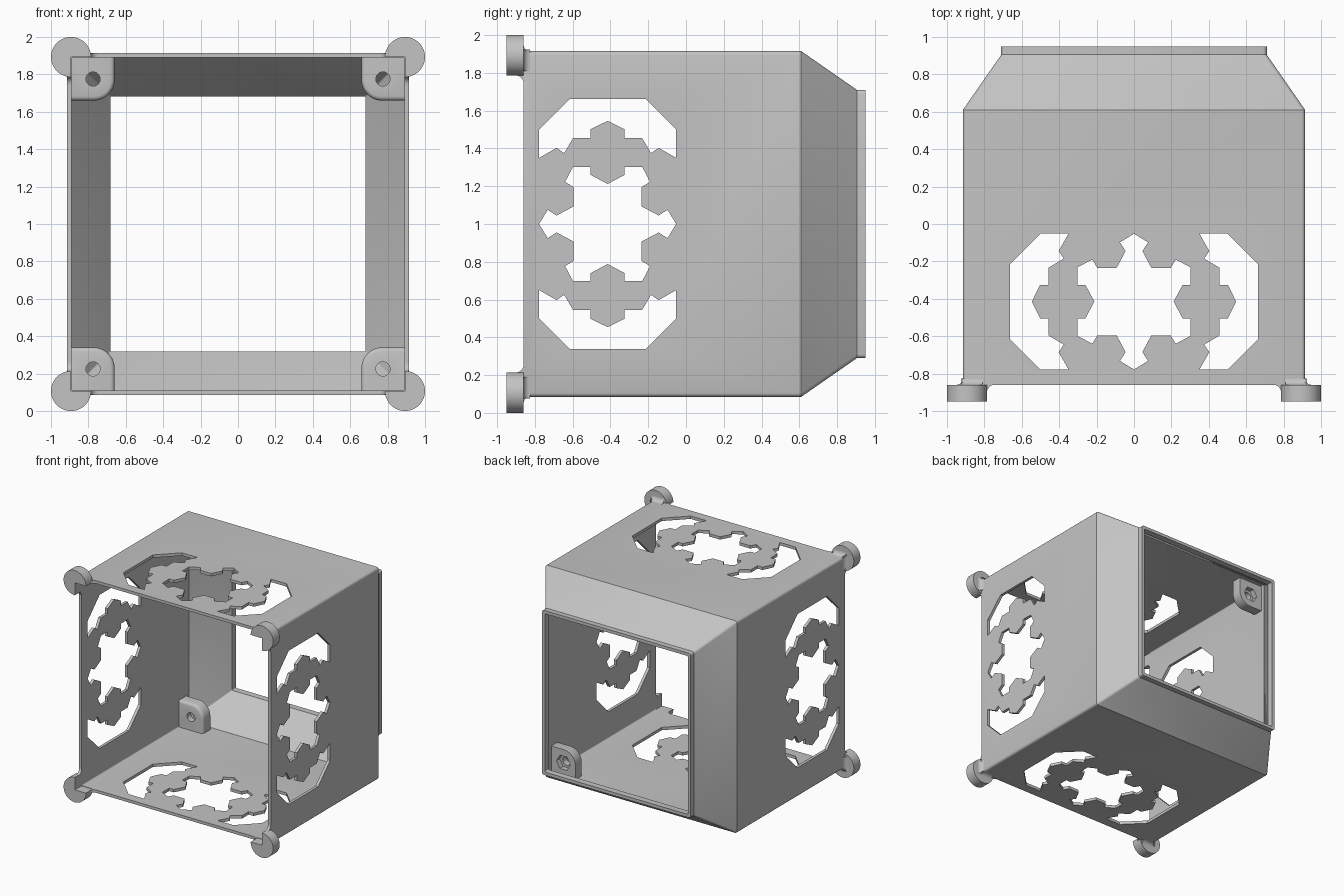
import bpy, bmesh
from math import sin, cos, pi, radians
from mathutils import Vector

old = bpy.data.objects.get("Cube")
if old:
    bpy.data.objects.remove(old, do_unlink=True)

grey = bpy.data.materials.new("light grey plastic")
grey.use_nodes = True
GREY = (0.55, 0.55, 0.55, 1)
grey.diffuse_color = GREY
grey.node_tree.nodes["Principled BSDF"].inputs["Base Color"].default_value = GREY

WALL_IN, WALL_OUT, FRONT = 0.89, 0.915, -0.86
MIDDLE = (0, 0, 1)                 # every part is modelled around the box centre


def along_x(p, q, t): return (t, p, q)
def along_y(p, q, t): return (p, t, q)
def along_z(p, q, t): return (q, p, t)


def prism(bm, pts, place, a, b):
    """Extrude a 2D outline from a to b along one axis."""
    face = bm.faces.new([bm.verts.new(place(p, q, a)) for p, q in pts])
    new = bmesh.ops.extrude_face_region(bm, geom=[face])["geom"]
    shift = Vector(place(0, 0, b - a))
    bmesh.ops.translate(bm, vec=shift, verts=[v for v in new if isinstance(v, bmesh.types.BMVert)])


def make(name, bm):
    bmesh.ops.recalc_face_normals(bm, faces=bm.faces)
    mesh = bpy.data.meshes.new(name)
    bm.to_mesh(mesh)
    bm.free()
    mesh.materials.append(grey)
    ob = bpy.data.objects.new(name, mesh)
    ob.location = MIDDLE
    bpy.context.collection.objects.link(ob)
    return ob


def activate(ob):
    bpy.ops.object.select_all(action="DESELECT")
    ob.select_set(True)
    bpy.context.view_layer.objects.active = ob


def cut(ob, bm):
    """Subtract a shape from an object and discard the cutter."""
    cutter = make("cutter", bm)
    cutter.hide_render = True
    mod = ob.modifiers.new("cut", "BOOLEAN")
    mod.operation, mod.solver, mod.object = "DIFFERENCE", "EXACT", cutter
    activate(ob)
    bpy.ops.object.modifier_apply(modifier=mod.name)
    bpy.data.objects.remove(cutter, do_unlink=True)


def four_corners(ob):
    mod = ob.modifiers.new("corners", "MIRROR")
    mod.use_axis = (True, False, True)
    mod.use_mirror_merge = False
    activate(ob)
    bpy.ops.object.modifier_apply(modifier=mod.name)


def smooth(ob):
    activate(ob)
    bpy.ops.object.shade_smooth_by_angle(angle=radians(32))


def circle(cx, cz, r, n, start=0, sweep=2 * pi):
    return [(cx + r * cos(start + sweep * i / n), cz + r * sin(start + sweep * i / n))
            for i in range(n)]


# Box: rounded square rings lofted along a closed wall profile
def ring(bm, half, y, r):
    verts = []
    for k in range(4):
        for j in range(4):
            a = k * pi / 2 + j * pi / 6
            sx, sz = (1, -1, -1, 1)[k], (1, 1, -1, -1)[k]
            verts.append(bm.verts.new((sx * (half - r) + r * cos(a), y, sz * (half - r) + r * sin(a))))
    return verts


profile = [(WALL_OUT, FRONT, 0.02), (WALL_OUT, 0.61, 0.02), (0.71, 0.905, 0.02), (0.71, 0.95, 0.02),
           (0.683, 0.95, 0.008), (0.683, 0.895, 0.008), (WALL_IN, 0.6, 0.008), (WALL_IN, FRONT, 0.008)]
bm = bmesh.new()
rings = [ring(bm, *p) for p in profile]
for a, b in zip(rings, rings[1:] + rings[:1]):
    for i in range(16):
        j = (i + 1) % 16
        bm.faces.new((a[i], a[j], b[j], b[i]))
box = make("box_shell", bm)

# Wall cutouts: a toothed star between two notched arcs, as (depth, sideways)
star = [(0, 0.212), (0.09, 0.26), (0.09, 0.303), (0.183, 0.303), (0.225, 0.223), (0.18, 0.196),
        (0.18, 0.093), (0.27, 0.045), (0.317, 0.075), (0.363, 0)]
arc = [(0, 0.546), (0.09, 0.502), (0.09, 0.456), (0.182, 0.456), (0.23, 0.375), (0.27, 0.403),
       (0.363, 0.35), (0.363, 0.5), (0.2, 0.663)]
right_half = star + [(p, -q) for p, q in star[-2::-1]]
star_outline = right_half + [(-p, q) for p, q in right_half[-2:0:-1]]
arc_outline = arc + [(-p, q) for p, q in arc[:0:-1]]
outlines = [star_outline, arc_outline, [(p, -q) for p, q in arc_outline]]
for place in (along_x, along_z):
    bm = bmesh.new()
    for outline in outlines:
        prism(bm, [(p - 0.415, q) for p, q in outline], place, -1.2, 1.2)
    cut(box, bm)
smooth(box)

# Corner feet: three-quarter discs flared into the box edges
def flare(cx, cy, sx, sy, r):
    pts = [(cx, cy)]
    for i in range(7):
        t = pi / 2 * i / 6
        pts.append((cx + sx * r * (1 - sin(t)), cy + sy * r * (1 - cos(t))))
    return pts


bm = bmesh.new()
C, R = 0.893, 0.107
disc = circle(C, C, R, 36, -pi / 2, 1.5 * pi) + [(C - R, C), (C, C)]
prism(bm, disc, along_y, -0.95, FRONT)
edge_flare = flare(C - R, FRONT, -1, -1, 0.04)
wall_flare = flare(WALL_OUT, FRONT, 1, 1, 0.035)
for pts, a, b in ((edge_flare, WALL_IN, WALL_OUT), (wall_flare, 0.81, 0.925)):
    prism(bm, pts, lambda p, q, t: (p, q, t), a, b)
    prism(bm, pts, lambda p, q, t: (t, q, p), a, b)
feet = make("corner_feet", bm)
four_corners(feet)
smooth(feet)

# Screw tabs inside the box, with a through hole and a hexagonal nut pocket
NEAR, FAR, TIP, ROUND = 0.465, 0.565, 0.66, 0.11
W = WALL_IN + 0.005
corner = circle(TIP + ROUND, TIP + ROUND, ROUND, 10, pi, pi / 2) + [(TIP + ROUND, TIP)]
bm = bmesh.new()
prism(bm, [(W, W), (TIP, W)] + corner + [(W, TIP)], along_y, NEAR, FAR)
rim = [e for e in bm.edges
       if all(abs(v.co.y - NEAR) < 1e-4 for v in e.verts)
       and not any(all(abs(v.co[k] - W) < 1e-4 for v in e.verts) for k in (0, 2))]
bmesh.ops.bevel(bm, geom=rim, offset=0.022, segments=3, profile=0.5, affect="EDGES")
tabs = make("screw_tabs", bm)
for radius, sides, start, end in ((0.038, 24, 0.4, 0.6), (0.066, 6, 0.52, 0.6)):
    bm = bmesh.new()
    prism(bm, circle(0.775, 0.775, radius, sides), along_y, start, end)
    cut(tabs, bm)
four_corners(tabs)
smooth(tabs)
